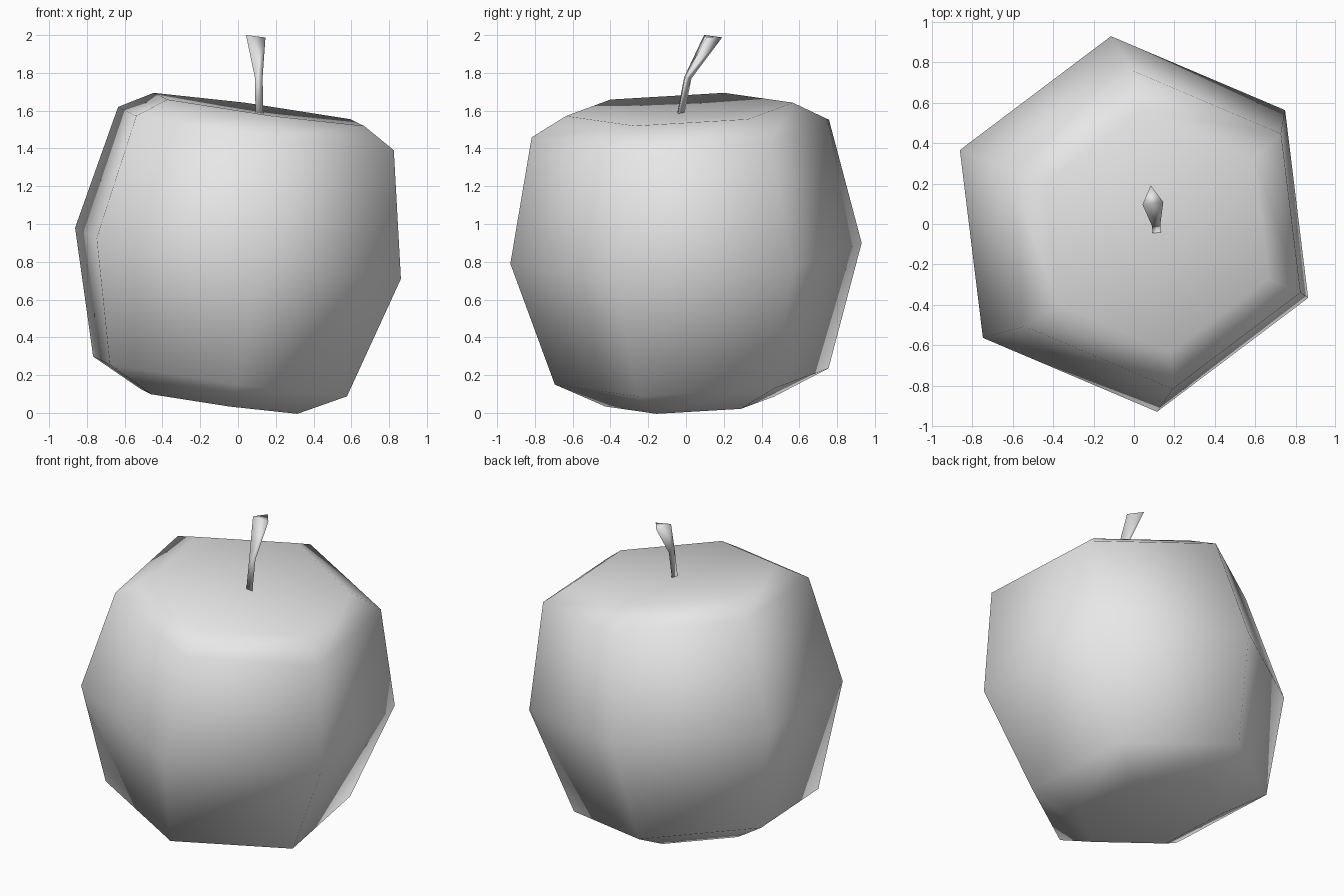
import bpy
import bmesh
from math import cos, sin, radians
from mathutils import Vector

cube = bpy.data.objects.get("Cube")
if cube:
    bpy.data.objects.remove(cube, do_unlink=True)

grey = bpy.data.materials.new("plain_grey")
grey.use_nodes = True
grey.diffuse_color = (0.8, 0.8, 0.8, 1)
grey.node_tree.nodes["Principled BSDF"].inputs["Base Color"].default_value = (0.8, 0.8, 0.8, 1)


def ring(centre, radius, sides, start, slope):
    """Regular polygon whose plane leans by the given x and y slopes."""
    points = []
    for i in range(sides):
        a = radians(start) + i * radians(360) / sides
        x, y = radius * cos(a), radius * sin(a)
        points.append(Vector(centre) + Vector((x, y, slope[0] * x + slope[1] * y)))
    return points


def loft(name, rings, dimple=None):
    """Skin stacked rings, cap the ends and shade smooth."""
    bm = bmesh.new()
    loops = [[bm.verts.new(p) for p in r] for r in rings]
    n = len(loops[0])
    for low, high in zip(loops, loops[1:]):
        for i in range(n):
            j = (i + 1) % n
            bm.faces.new((low[i], low[j], high[j], high[i]))
    bm.faces.new(loops[0][::-1])
    top = bm.faces.new(loops[-1])
    if dimple:
        middle = bmesh.ops.poke(bm, faces=[top])["verts"][0]
        middle.co = dimple
    bmesh.ops.recalc_face_normals(bm, faces=bm.faces)
    for f in bm.faces:
        f.smooth = True
    mesh = bpy.data.meshes.new(name)
    bm.to_mesh(mesh)
    bm.free()
    mesh.materials.append(grey)
    obj = bpy.data.objects.new(name, mesh)
    bpy.context.collection.objects.link(obj)
    return obj


# Fruit body: five leaning hexagons from bottom to top
lean = (-0.139, 0.042)
body = [
    ((-0.10, 0.02, 0.06), 0.45),
    ((-0.095, 0.03, 0.193), 0.73),
    ((0, 0, 0.845), 0.937),
    ((0.095, -0.03, 1.505), 0.793),
    ((0.11, -0.035, 1.607), 0.605),
]
loft("fruit_body", [ring(c, r, 6, 37, lean) for c, r in body], (0.11, -0.035, 1.588))

# Stem: bent three-sided rod that widens at the tip
stem = [
    ((0.112, -0.034, 1.575), 0.024, (0, 0)),
    ((0.108, 0.005, 1.775), 0.024, (0, -0.2)),
    ((0.09, 0.132, 1.992), 0.06, (-0.12, -0.08)),
]
loft("stem", [ring(c, r, 3, 97, s) for c, r, s in stem])
